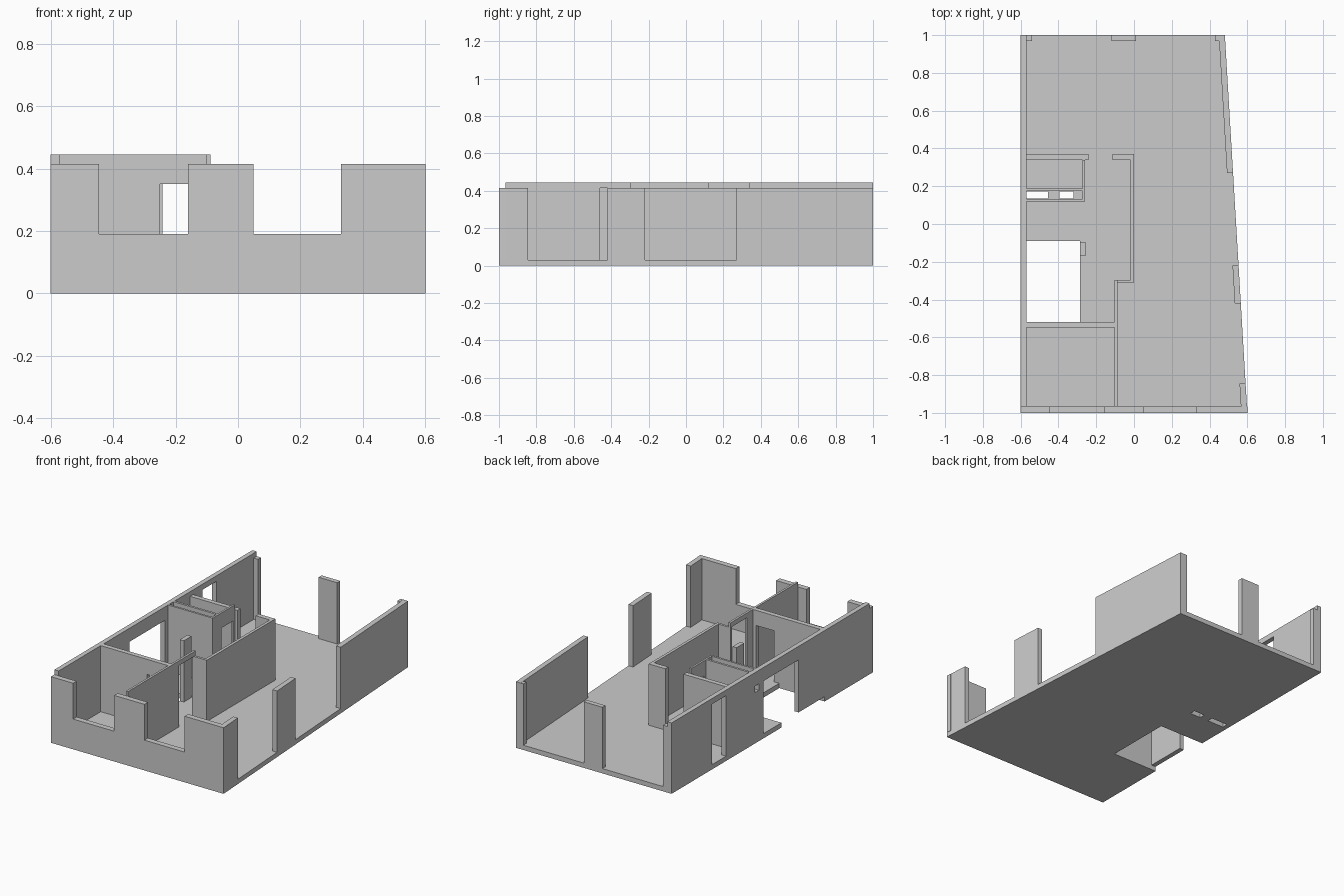
import bpy, bmesh
from mathutils import Vector

if "Cube" in bpy.data.objects:
    bpy.data.objects.remove(bpy.data.objects["Cube"])

F, H, T = 0.03, 0.415, 0.445   # floor top, normal wall top, tall wall top


def prism(name, pts, axis, lo, hi):
    """Extrude a 2D outline along an axis: x uses (y,z), y uses (x,z), z uses (x,y)."""
    def place(p, d):
        if axis == 'x':
            return Vector((d, p[0], p[1]))
        if axis == 'y':
            return Vector((p[0], d, p[1]))
        return Vector((p[0], p[1], d))
    bm = bmesh.new()
    a = [bm.verts.new(place(p, lo)) for p in pts]
    b = [bm.verts.new(place(p, hi)) for p in pts]
    n = len(pts)
    bm.faces.new(a)
    bm.faces.new(b[::-1])
    for i in range(n):
        j = (i + 1) % n
        bm.faces.new((a[i], b[i], b[j], a[j]))
    bmesh.ops.recalc_face_normals(bm, faces=bm.faces[:])
    me = bpy.data.meshes.new(name)
    bm.to_mesh(me)
    bm.free()
    ob = bpy.data.objects.new(name, me)
    bpy.context.collection.objects.link(ob)
    return ob


def box(name, x0, x1, y0, y1, z0=F, z1=H):
    return prism(name, [(x0, y0), (x1, y0), (x1, y1), (x0, y1)], 'z', z0, z1)


def wall(name, axis, lo, hi, start, end, top=H, doors=()):
    """Wall with floor-level doorways (from, to, head height) thickened along axis."""
    pts = [(start, F)]
    for s, e, h in doors:
        pts += [(s, F), (s, h), (e, h), (e, F)]
    pts += [(end, F), (end, top), (start, top)]
    return prism(name, pts, axis, lo, hi)


def cut(ob, *dims):
    c = box("cutter", *dims)
    c.hide_render = True
    c.hide_set(True)
    m = ob.modifiers.new("opening", 'BOOLEAN')
    m.operation = 'DIFFERENCE'
    m.solver = 'EXACT'
    m.object = c


def slant(y):
    return 0.6 - 0.0595 * (y + 1)   # x of the angled right side


# Floor slab with the open notch and two shaft holes
floor = prism("floor", [(-0.6, -1), (0.6, -1), (slant(1), 1), (-0.6, 1), (-0.6, -0.09),
                        (-0.285, -0.09), (-0.285, -0.518), (-0.6, -0.518)], 'z', 0, F)
cut(floor, -0.57, -0.455, 0.135, 0.172, -0.1, 0.1)
cut(floor, -0.395, -0.32, 0.135, 0.172, -0.1, 0.1)

# Front wall with two windows open to the top
prism("front_wall", [(-0.6, F), (0.6, F), (0.6, H), (0.33, H), (0.33, 0.19), (0.05, 0.19),
                     (0.05, H), (-0.16, H), (-0.16, 0.19), (-0.445, 0.19), (-0.445, H), (-0.6, H)],
      'y', -1, -0.965)

# Left wall with a wide opening, a door and a small vent
left = wall("left_wall", 'x', -0.6, -0.57, -0.965, 1, T,
            [(-0.26, 0.09, 0.36), (0.46, 0.6, 0.41)])
cut(left, -0.65, -0.5, 0.135, 0.172, 0.32, 0.36)

# Angled right wall pieces
for i, (y0, y1) in enumerate([(-0.965, -0.845), (-0.42, -0.22), (0.27, 1)]):
    prism(f"right_wall_{i}", [(slant(y0) - 0.032, y0), (slant(y0), y0),
                              (slant(y1), y1), (slant(y1) - 0.032, y1)], 'z', F, H)

# Back piers
box("back_pier_left", -0.57, -0.54, 0.97, 1)
box("back_pier_middle", -0.12, 0.01, 0.97, 1)
box("back_pier_right", 0.43, slant(1) - 0.032, 0.97, 1)

# Front room partitions
wall("room_side_wall", 'x', -0.102, -0.088, -0.965, -0.296, T, [(-0.46, -0.31, H)])
wall("room_back_wall", 'y', -0.548, -0.518, -0.57, -0.102, T, [(-0.25, -0.125, 0.35)])

# Hall partitions
box("hall_step_wall", -0.088, 0, -0.311, -0.296)
box("hall_long_wall", -0.018, 0, -0.296, 0.34)
box("hall_end_wall", -0.115, 0, 0.34, 0.37)
box("hall_post", -0.285, -0.257, -0.17, -0.095)

# Small room with service shaft
box("shaft_front_wall", -0.57, -0.26, 0.12, 0.133, F, T)
box("shaft_back_wall", -0.57, -0.272, 0.174, 0.188, F, T)
wall("small_room_side_wall", 'x', -0.272, -0.26, 0.133, 0.34, T, [(0.21, 0.32, 0.35)])
box("small_room_back_wall", -0.57, -0.242, 0.34, 0.37)
